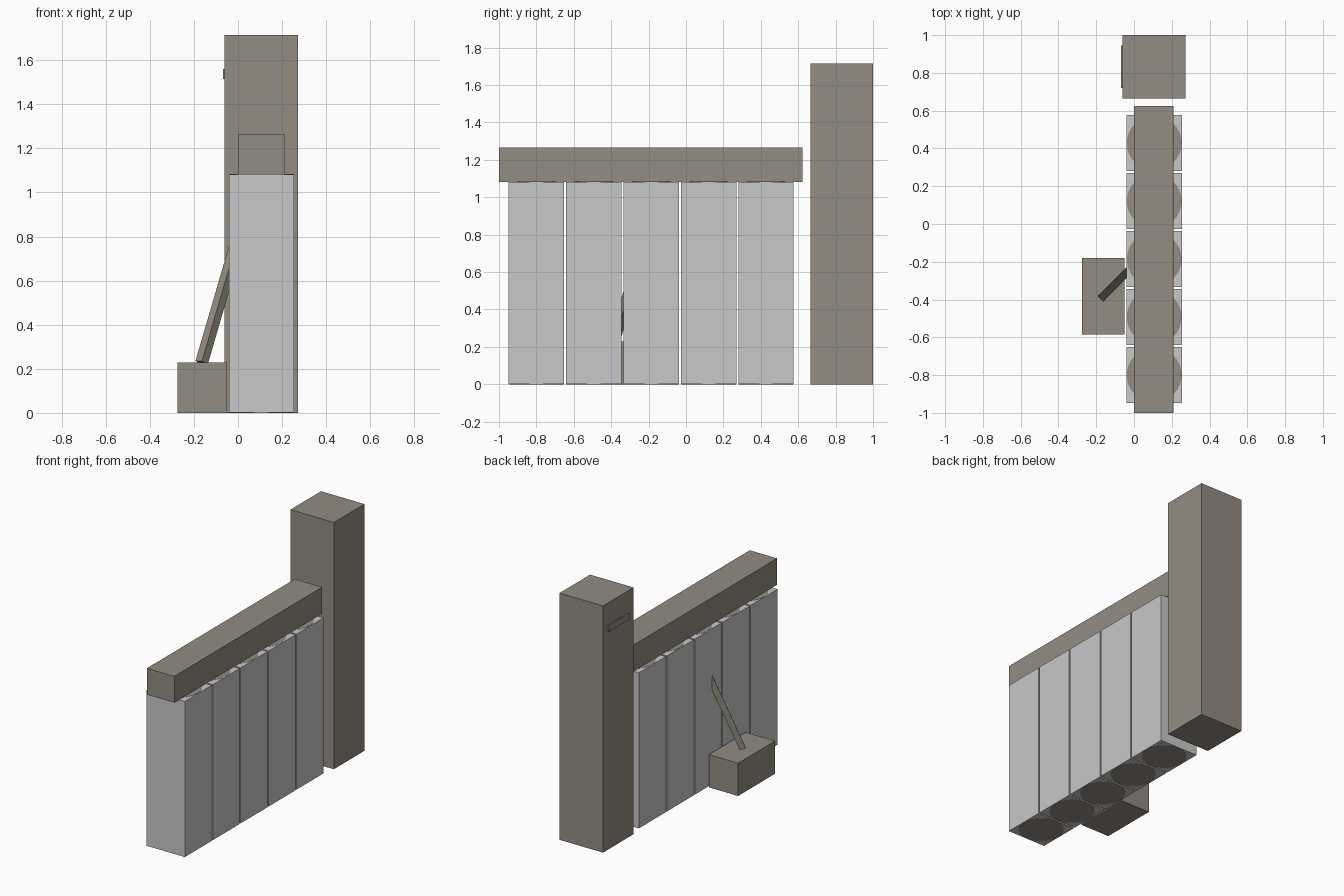
import bpy
from mathutils import Vector, Matrix

default = bpy.data.objects.get("Cube")
if default:
    bpy.data.objects.remove(default, do_unlink=True)


def material(name, rgb):
    m = bpy.data.materials.new(name)
    m.use_nodes = True
    col = (*rgb, 1.0)
    m.diffuse_color = col
    m.node_tree.nodes["Principled BSDF"].inputs["Base Color"].default_value = col
    return m


stone = material("warm stone", (0.287, 0.262, 0.223))
pale = material("pale grey", (0.578, 0.578, 0.578))


def box(name, low, high, mat):
    """Axis-aligned box between two corners."""
    low, high = Vector(low), Vector(high)
    bpy.ops.mesh.primitive_cube_add(size=1, location=(low + high) / 2)
    ob = bpy.context.object
    ob.name = name
    ob.data.transform(Matrix.Diagonal((*(high - low), 1)))
    ob.data.materials.append(mat)
    return ob


# Tall tower with a thin slot plate on its right side
box("tower", (-0.062, 0.665, 0), (0.272, 1, 1.715), stone)
box("slot_plate", (-0.068, 0.72, 1.515), (-0.061, 0.945, 1.56), stone)

# Row of panels, each with a round core just showing at both ends
for i in range(5):
    y = -0.8 + 0.307 * i
    box(f"panel_{i + 1}", (-0.041, y - 0.148, 0.001), (0.255, y + 0.148, 1.082), pale)
    bpy.ops.mesh.primitive_cylinder_add(vertices=32, radius=0.145, depth=1.083,
                                        location=(0.107, y, 0.5415))
    core = bpy.context.object
    core.name = f"panel_core_{i + 1}"
    core.data.materials.append(stone)
    bpy.ops.object.shade_smooth_by_angle()

# Beam across the top of the panels
box("top_beam", (0, -1, 1.082), (0.21, 0.624, 1.265), stone)

# Low block with a leaning square rod
box("side_block", (-0.275, -0.585, 0), (-0.05, -0.18, 0.228), stone)
start = Vector((-0.165, -0.383, 0.228))
lean = Vector((1, 1, 3.43)).normalized()
side = Vector((1, -1, 0)).normalized()
rod = box("leaning_rod", (-0.021, -0.02, 0), (0.021, 0.02, 0.58), stone)
axes = Matrix((side, lean.cross(side), lean)).transposed().to_4x4()
rod.data.transform(Matrix.Translation((0, 0, 0.29)))
rod.matrix_world = Matrix.Translation(start) @ axes
